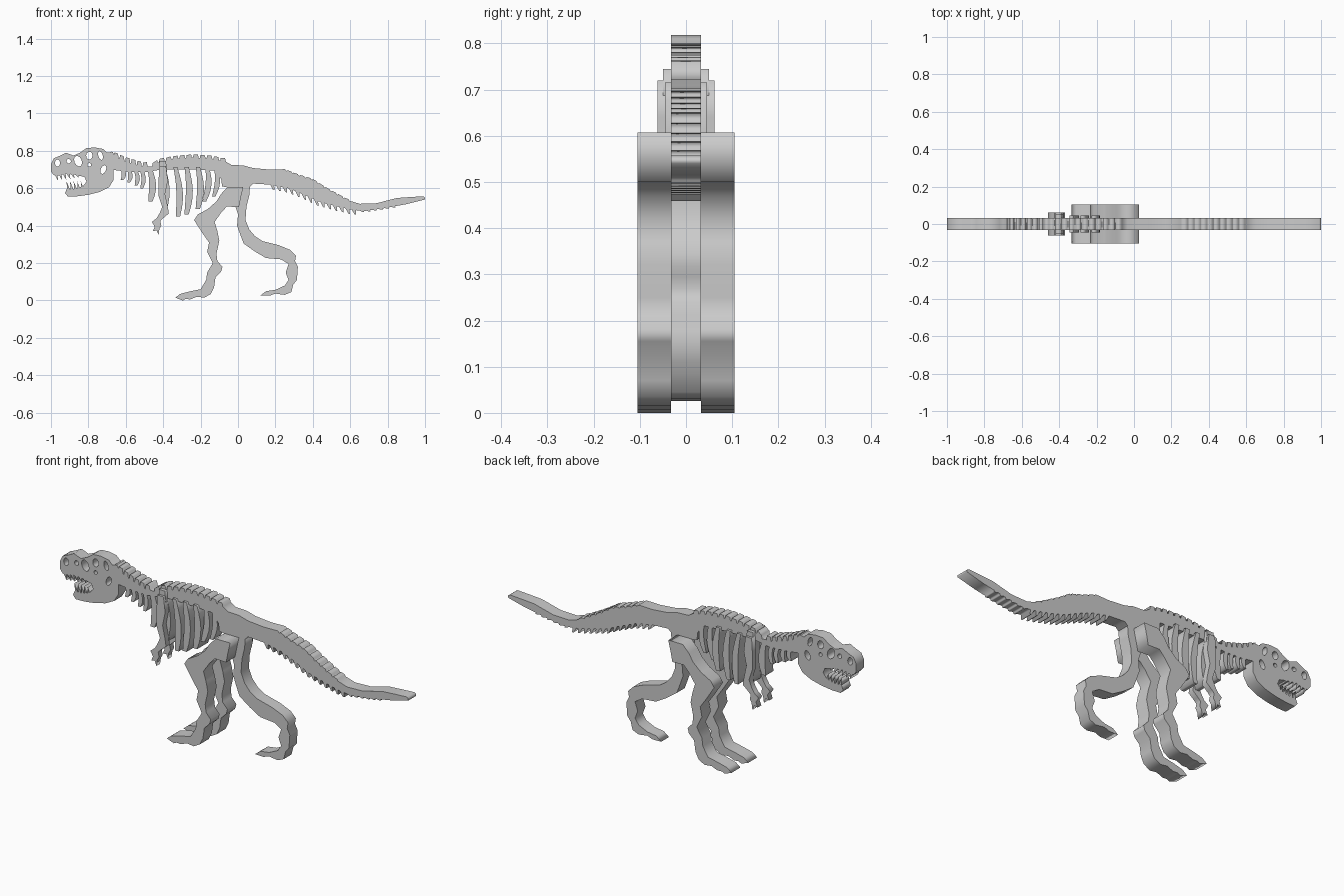
import bpy
import math

T = 0.032  # half thickness of the central plate


def plate(name, outline, y0=-T, y1=T, holes=()):
    """Extrude a filled x-z outline (with optional holes) from y0 to y1."""
    cu = bpy.data.curves.new(name, 'CURVE')
    cu.dimensions, cu.fill_mode = '2D', 'BOTH'
    cu.extrude = (y1 - y0) / 2
    for loop in [outline, *holes]:
        s = cu.splines.new('POLY')
        s.points.add(len(loop) - 1)
        for p, (x, z) in zip(s.points, loop):
            p.co = (x, z, 0, 1)
        s.use_cyclic_u = True
    tmp = bpy.data.objects.new(name + "_curve", cu)
    bpy.context.collection.objects.link(tmp)
    bpy.context.view_layer.update()
    dg = bpy.context.evaluated_depsgraph_get()
    me = bpy.data.meshes.new_from_object(tmp.evaluated_get(dg))
    bpy.data.objects.remove(tmp)
    for v in me.vertices:
        x, h, d = v.co
        v.co = (x, (y0 + y1) / 2 - d, h)
    ob = bpy.data.objects.new(name, me)
    bpy.context.collection.objects.link(ob)
    return ob


def pair(name, outline, y0, y1):
    plate(name + "_left", outline, y0, y1)
    plate(name + "_right", outline, -y1, -y0)


def height(line, x):
    for (xa, za), (xb, zb) in zip(line, line[1:]):
        if xa <= x <= xb:
            return za + (zb - za) * (x - xa) / (xb - xa)
    return line[-1][1]


def toothed(line, x0, x1, n, depth, shape):
    """Replace line between x0 and x1 by n teeth; shape = (fraction, offset)."""
    out = [p for p in line if p[0] < x0]
    w = (x1 - x0) / n
    for i in range(n):
        for f, d in shape:
            x = x0 + (i + f) * w
            out.append((x, height(line, x) + d * depth))
    return out + [p for p in line if p[0] > x1]


def oval(x, z, rx, rz, tilt=0, n=10):
    pts = []
    for i in range(n):
        a = 2 * math.pi * i / n
        u, v = rx * math.cos(a), rz * math.sin(a)
        pts.append((x + u * math.cos(tilt) - v * math.sin(tilt),
                    z + u * math.sin(tilt) + v * math.cos(tilt)))
    return pts


# Skull with open jaws and openings
skull = [(-1, .69), (-1, .73), (-.985, .76), (-.95, .775), (-.92, .79), (-.88, .775),
         (-.845, .79), (-.81, .815), (-.765, .818), (-.72, .81), (-.70, .79),
         (-.67, .795), (-.655, .76), (-.665, .70), (-.665, .645), (-.69, .605),
         (-.74, .58), (-.80, .565), (-.86, .557), (-.91, .556), (-.925, .575),
         (-.915, .597), (-.87, .597), (-.83, .61), (-.81, .635), (-.82, .66),
         (-.87, .672), (-.92, .678), (-.96, .668), (-.985, .67)]
plate("skull", skull, holes=[
    oval(-.965, .735, .014, .02), oval(-.905, .745, .012, .012),
    oval(-.855, .745, .02, .03, .4), oval(-.795, .775, .017, .021),
    oval(-.735, .775, .012, .025, .3), oval(-.795, .725, .01, .01),
    oval(-.72, .70, .014, .025, -.4)])

# Upper and lower teeth
for i in range(6):
    x = -.975 + i * .022
    plate(f"upper_tooth_{i}", [(x - .009, .68), (x + .009, .68), (x + .013, .64 + .003 * i)])
for i in range(5):
    x = -.905 + i * .019
    plate(f"lower_tooth_{i}", [(x - .008, .59), (x + .008, .59), (x - .012, .637)])

# Spine from neck to tail tip, with toothed edges
top = [(-.68, .80), (-.60, .765), (-.5, .735), (-.42, .757), (-.34, .772), (-.25, .78),
       (-.15, .775), (-.06, .757), (-.035, .725), (.03, .722), (.08, .708), (.17, .70),
       (.25, .702), (.32, .675), (.40, .65), (.47, .605), (.57, .55), (.65, .517),
       (.74, .52), (.85, .548), (.92, .553), (.99, .557), (1, .55)]
bottom = [(-.68, .70), (-.60, .69), (-.5, .685), (-.4, .702), (-.25, .70), (-.12, .695),
          (-.09, .65), (-.085, .61), (-.03, .60), (.06, .605), (.08, .625), (.17, .62),
          (.27, .60), (.35, .567), (.43, .53), (.52, .505), (.6, .487), (.67, .478),
          (.78, .493), (.9, .515), (1, .54)]
block = [(.02, -1), (.12, 0), (.75, .1), (.88, -1)]
spike = [(.05, 0), (.5, -1), (.75, -1), (.7, 0)]
top = toothed(top, -.665, -.48, 6, .022, block)
top = toothed(top, -.46, -.06, 11, .016, block)
top = toothed(top, .26, .60, 10, .006, block)
bottom = toothed(bottom, .17, .64, 14, .024, spike)
bottom = toothed(bottom, .65, .85, 6, .006, spike)
plate("spine", top + bottom[::-1])

# Neck ribs and chest ribs: top x, foot x, foot z, width, half depth
ribs = [(-.63, -.62, .645, .022, T), (-.595, -.585, .63, .022, T),
        (-.56, -.545, .615, .022, T), (-.525, -.515, .60, .022, T),
        (-.475, -.468, .53, .034, T), (-.40, -.395, .475, .032, T),
        (-.335, -.32, .45, .032, .045), (-.275, -.275, .46, .034, .045),
        (-.215, -.215, .49, .034, .045), (-.165, -.18, .53, .03, T),
        (-.12, -.13, .555, .026, T)]
for i, (xt, xf, zf, w, d) in enumerate(ribs):
    left, right = [], []
    for k in range(7):
        t = k / 6
        x = xt + (xf - xt) * t + .015 * math.sin(math.pi * t)
        z = .715 + (zf - .715) * t
        h = w / 2 * (.65 + .45 * math.sin(math.pi * t * .8) - .25 * t ** 6)
        left.append((x - h, z))
        right.append((x + h, z))
    plate(f"rib_{i}", left + right[::-1], -d, d)

# Shoulder blades and arms
pair("shoulder", [(-.42, .745), (-.385, .745), (-.38, .69), (-.395, .64), (-.42, .69)], T, .05)
arm = [(-.42, .72), (-.385, .72), (-.375, .64), (-.39, .57), (-.375, .50), (-.37, .465),
       (-.40, .44), (-.415, .425), (-.41, .40), (-.42, .385), (-.425, .35), (-.435, .375),
       (-.455, .37), (-.445, .395), (-.46, .42), (-.435, .44), (-.42, .465), (-.405, .50),
       (-.425, .56), (-.425, .64)]
pair("arm", arm, T, .062)

# Central trailing leg
trailing = [(-.035, .62), (.065, .62), (.06, .56), (.045, .50), (.04, .43), (.06, .38),
            (.09, .345), (.13, .318), (.22, .295), (.28, .27), (.31, .24), (.305, .21),
            (.32, .18), (.315, .11), (.295, .085), (.285, .045), (.25, .03), (.20, .037),
            (.17, .026), (.12, .027), (.15, .05), (.20, .057), (.25, .08), (.27, .11),
            (.255, .15), (.27, .195), (.23, .22), (.15, .227), (.09, .262), (.03, .305),
            (.015, .345), (-.005, .40), (.0, .46), (-.02, .52)]
plate("trailing_leg", trailing)

# Matching outer legs
outer = [(-.055, .607), (.028, .607), (.015, .55), (.005, .50), (-.06, .502), (-.09, .47),
         (-.125, .42), (-.11, .37), (-.10, .32), (-.115, .25), (-.11, .21), (-.083, .18),
         (-.09, .155), (-.12, .125), (-.128, .07), (-.145, .035), (-.18, .015),
         (-.22, .02), (-.255, .006), (-.28, .008), (-.295, 0), (-.335, .015),
         (-.31, .035), (-.26, .048), (-.20, .06), (-.17, .11), (-.165, .15),
         (-.135, .20), (-.165, .26), (-.155, .31), (-.19, .36), (-.235, .43),
         (-.215, .46), (-.16, .49), (-.115, .53), (-.09, .57)]
pair("outer_leg", outer, T, .105)
